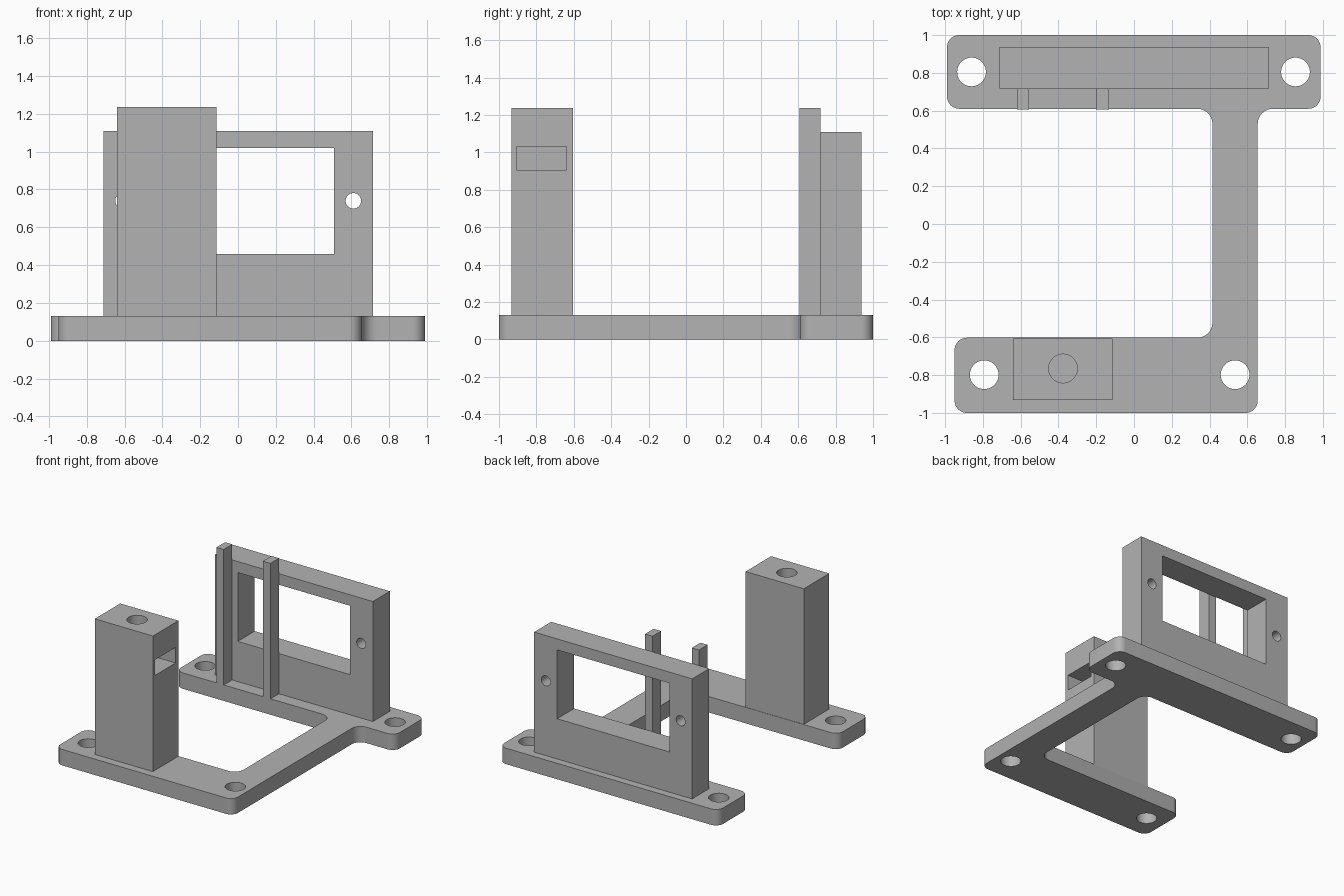
import bpy, bmesh, math
from mathutils import Vector

if "Cube" in bpy.data.objects:
    bpy.data.objects.remove(bpy.data.objects["Cube"])

grey = bpy.data.materials.new("plain grey")
grey.diffuse_color = (0.45, 0.45, 0.45, 1)
grey.use_nodes = True
grey.node_tree.nodes["Principled BSDF"].inputs["Base Color"].default_value = grey.diffuse_color


def make(name, bm):
    bmesh.ops.recalc_face_normals(bm, faces=bm.faces[:])
    me = bpy.data.meshes.new(name)
    bm.to_mesh(me)
    bm.free()
    me.materials.append(grey)
    ob = bpy.data.objects.new(name, me)
    bpy.context.collection.objects.link(ob)
    return ob


def box(name, x0, x1, y0, y1, z0, z1):
    bm = bmesh.new()
    bmesh.ops.create_cube(bm, size=1)
    for v in bm.verts:
        v.co = ((x0, x1)[v.co.x > 0], (y0, y1)[v.co.y > 0], (z0, z1)[v.co.z > 0])
    return make(name, bm)


def rod(center, r, length, along_y=False):
    bm = bmesh.new()
    bmesh.ops.create_cone(bm, cap_ends=True, segments=48, radius1=r, radius2=r, depth=length)
    ob = make("cutter", bm)
    ob.location = center
    if along_y:
        ob.rotation_euler.x = math.pi / 2
    return ob


def cut(ob, cutters):
    # subtract each cutter, apply, then remove it
    bpy.context.view_layer.objects.active = ob
    for c in cutters:
        c.hide_render = True
        m = ob.modifiers.new("cut", 'BOOLEAN')
        m.operation, m.solver, m.object = 'DIFFERENCE', 'EXACT', c
        bpy.ops.object.modifier_apply(modifier=m.name)
        bpy.data.objects.remove(c)


def smooth(ob):
    bpy.ops.object.select_all(action='DESELECT')
    ob.select_set(True)
    bpy.context.view_layer.objects.active = ob
    bpy.ops.object.shade_smooth_by_angle(angle=math.radians(30))


def rounded(points, steps=10):
    # replace each corner (x, y, radius) of a right-angled outline with an arc
    out = []
    n = len(points)
    for i, (x, y, r) in enumerate(points):
        p = Vector((x, y))
        if r == 0:
            out.append(p)
            continue
        a = (Vector(points[i - 1][:2]) - p).normalized()
        b = (Vector(points[(i + 1) % n][:2]) - p).normalized()
        c = p + (a + b) * r
        for k in range(steps + 1):
            t = k / steps * math.pi / 2
            out.append(c - b * r * math.cos(t) - a * r * math.sin(t))
    return out


# base: two feet joined by one arm, with rounded corners
R, F = 0.065, 0.08
outline = [(-0.95, -1, R), (0.655, -1, R), (0.655, 0.61, F), (0.988, 0.61, R),
           (0.988, 1, R), (-0.99, 1, R), (-0.99, 0.61, R), (0.415, 0.61, F),
           (0.415, -0.602, F), (-0.95, -0.602, R)]
T = 0.13
bm = bmesh.new()
face = bm.faces.new([bm.verts.new((p.x, p.y, 0)) for p in rounded(outline)])
ext = bmesh.ops.extrude_face_region(bm, geom=[face])
for g in ext["geom"]:
    if isinstance(g, bmesh.types.BMVert):
        g.co.z = T
base = make("base", bm)
screw_holes = [(-0.86, 0.805), (0.855, 0.805), (-0.793, -0.798), (0.535, -0.798)]
cut(base, [rod((x, y, T / 2), 0.076, 0.4) for x, y in screw_holes])
smooth(base)

# tower with a blind top hole and a side slot
tower = box("tower", -0.64, -0.115, -0.933, -0.605, T, 1.237)
cut(tower, [rod((-0.376, -0.765, 1.0), 0.076, 0.6),
            box("cutter", -0.51, 0, -0.905, -0.64, 0.905, 1.032)])
smooth(tower)

# upright frame with a window and two side holes
frame = box("frame", -0.712, 0.715, 0.718, 0.937, T, 1.11)
cut(frame, [box("cutter", -0.505, 0.507, 0.5, 1.1, 0.458, 1.02)]
    + [rod((x, 0.83, 0.74), 0.041, 0.6, True) for x in (-0.608, 0.61)])
smooth(frame)

# two thin posts against the frame
for side, x0, x1 in (("left", -0.62, -0.555), ("right", -0.2, -0.133)):
    box(side + "_post", x0, x1, 0.607, 0.718, T, 1.237)
